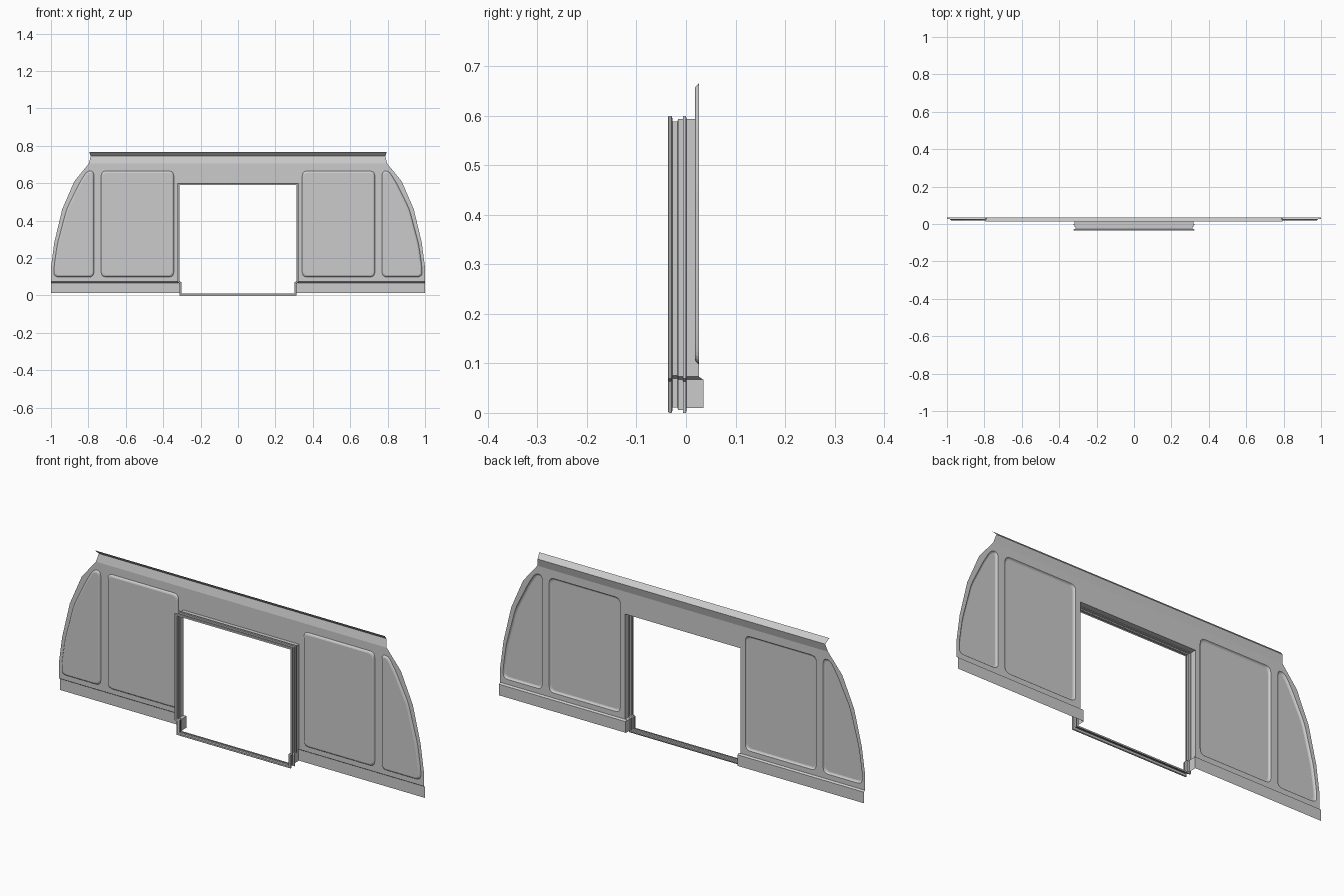
import bpy, bmesh
from mathutils import Vector

if "Cube" in bpy.data.objects:
    bpy.data.objects.remove(bpy.data.objects["Cube"])

PANEL_Y, POCKET_Y, SKIRT_Y = 0.026, 0.018, 0.035


def make(name, bm, mirror=True):
    bmesh.ops.remove_doubles(bm, verts=bm.verts, dist=1e-5)
    bmesh.ops.recalc_face_normals(bm, faces=bm.faces)
    me = bpy.data.meshes.new(name)
    bm.to_mesh(me)
    bm.free()
    ob = bpy.data.objects.new(name, me)
    bpy.context.collection.objects.link(ob)
    if mirror:
        m = ob.modifiers.new("mirror", 'MIRROR')
        m.use_clip = True
        m.merge_threshold = 1e-4
    return ob


def offset(pts, d):
    """Mitred offset of a counter-clockwise outline, positive is outward."""
    out = []
    for i, p in enumerate(pts):
        p = Vector(p)
        a = (p - Vector(pts[i - 1])).normalized()
        b = (Vector(pts[(i + 1) % len(pts)]) - p).normalized()
        na, nb = Vector((a.y, -a.x)), Vector((b.y, -b.x))
        out.append(p + (na + nb) * d / (1 + na.dot(nb)))
    return out


def rounded(pts, r, n=5):
    out = []
    for i, p in enumerate(pts):
        p = Vector(p)
        a, b = Vector(pts[i - 1]) - p, Vector(pts[(i + 1) % len(pts)]) - p
        s = p + a.normalized() * min(r, a.length * 0.45)
        e = p + b.normalized() * min(r, b.length * 0.45)
        for k in range(n + 1):
            t = k / n
            out.append(s * (1 - t) ** 2 + p * 2 * t * (1 - t) + e * t * t)
    return out


def ring(bm, pts, y):
    return [bm.verts.new((p[0], y, p[1])) for p in pts]


def bridge(bm, a, b, closed=True):
    for i in range(len(a) if closed else len(a) - 1):
        j = (i + 1) % len(a)
        bm.faces.new((a[i], a[j], b[j], b[i]))


# Outlines in x, z for the right half
wall = [(0, .594), (.317, .594), (.317, .073), (1, .073), (1, .15), (.982, .283),
        (.94, .46), (.875, .61), (.797, .705), (0, .705)]
pockets = [
    [(.343, .098), (.732, .098), (.732, .665), (.343, .665)],
    [(.77, .098), (.984, .098), (.984, .15), (.967, .27), (.917, .46),
     (.848, .6), (.808, .665), (.77, .665)],
]

# Wall sheet with openings where the pressed pockets sit
bm = bmesh.new()
edges = []
for loop in [wall] + [rounded(p, .028) for p in pockets]:
    vs = ring(bm, loop, PANEL_Y)
    edges += [bm.edges.new((vs[i - 1], vs[i])) for i in range(len(vs))]
bmesh.ops.triangle_fill(bm, use_beauty=True, use_dissolve=False, edges=edges,
                        normal=(0, -1, 0))
make("wall_panel", bm)

# Pressed pockets, raised to the front
for name, p in zip(("inner_pocket", "outer_pocket"), pockets):
    bm = bmesh.new()
    rim = ring(bm, rounded(p, .028), PANEL_Y)
    mid = ring(bm, rounded(offset(p, -.005), .025), POCKET_Y + .002)
    floor = ring(bm, rounded(offset(p, -.010), .022), POCKET_Y)
    bridge(bm, rim, mid)
    bridge(bm, mid, floor)
    bm.faces.new(floor)
    make(name, bm)


# Folded strips running along x: stations are (y, z, x end)
def strip(name, x0, stations):
    bm = bmesh.new()
    a = [bm.verts.new((x0, y, z)) for y, z, x in stations]
    b = [bm.verts.new((x, y, z)) for y, z, x in stations]
    bridge(bm, a, b, False)
    make(name, bm)


strip("top_flange", 0, [(PANEL_Y, .705, .797), (.036, .744, .788), (.013, .767, .795)])
strip("lower_skirt", .307, [(PANEL_Y, .073, 1), (SKIRT_Y, .067, 1), (SKIRT_Y, .012, 1)])

# Jamb turning forward from the wall around the doorway
path = [(0, .594), (.317, .594), (.317, .073), (.307, .067), (.307, .010)]
bm = bmesh.new()
back = [bm.verts.new((x, SKIRT_Y if z < .07 else PANEL_Y, z)) for x, z in path]
bridge(bm, back, ring(bm, path, -.002), False)
make("door_jamb", bm)

# Ribbed door frame: profile of (outset, y) swept around the stepped opening
half = [(.307, .006), (.307, .067), (.317, .073), (.317, .594)]
opening = half + [(-x, z) for x, z in reversed(half)]
profile = [(0, .001), (.006, 0), (.006, -.006), (0, -.006), (0, -.016), (-.005, -.017),
           (-.005, -.027), (.004, -.028), (.006, -.030), (.006, -.034),
           (.004, -.036), (-.004, -.036)]
bm = bmesh.new()
rings = [ring(bm, offset(opening, d), y) for d, y in profile]
for a, b in zip(rings, rings[1:]):
    bridge(bm, a, b)
make("door_frame", bm, mirror=False)
